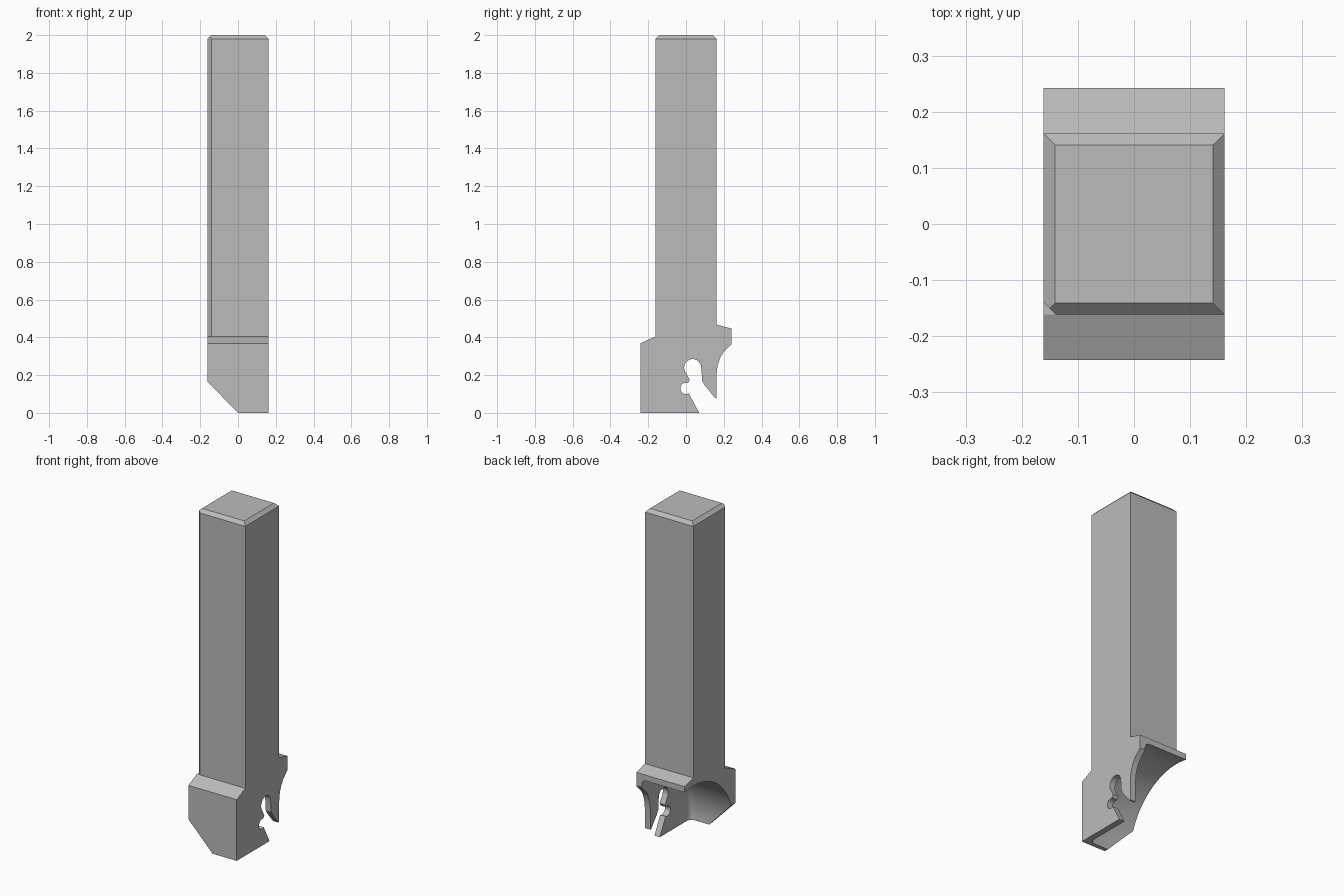
import bpy, bmesh, math

if "Cube" in bpy.data.objects:
    bpy.data.objects.remove(bpy.data.objects["Cube"], do_unlink=True)

grey = bpy.data.materials.new("light_grey")
grey.use_nodes = True
colour = (0.5, 0.5, 0.5, 1)
grey.diffuse_color = colour
grey.node_tree.nodes["Principled BSDF"].inputs["Base Color"].default_value = colour


def arc(cy, cz, r, start, end, n):
    """Points along an arc, angles in degrees."""
    angles = [math.radians(start + (end - start) * i / n) for i in range(n + 1)]
    return [(cy + r * math.cos(a), cz + r * math.sin(a)) for a in angles]


def prism(name, points, place, low, high, bevel_at=None, offset=0.02, segments=1):
    """Extrude an outline from low to high; place maps (u, v, depth) to x, y, z."""
    bm = bmesh.new()
    a = [bm.verts.new(place(u, v, low)) for u, v in points]
    b = [bm.verts.new(place(u, v, high)) for u, v in points]
    bm.faces.new(a)
    bm.faces.new(b)
    for i in range(len(points)):
        j = (i + 1) % len(points)
        bm.faces.new((a[i], a[j], b[j], b[i]))
    bmesh.ops.recalc_face_normals(bm, faces=bm.faces)
    if bevel_at:
        edges = [e for e in bm.edges if all(bevel_at(v.co) for v in e.verts)]
        bmesh.ops.bevel(bm, geom=edges, offset=offset, segments=segments,
                        profile=0.5, affect='EDGES')
    mesh = bpy.data.meshes.new(name)
    bm.to_mesh(mesh)
    bm.free()
    mesh.materials.append(grey)
    obj = bpy.data.objects.new(name, mesh)
    bpy.context.collection.objects.link(obj)
    return obj


def along_x(u, v, d):
    return (d, u, v)


def along_y(u, v, d):
    return (u, d, v)


def along_z(u, v, d):
    return (u, v, d)


# Side profile: foot, keyhole slot, prong, back lip, tall stem, front shoulder
profile = [(-0.242, 0), (0.07, 0)]
profile += arc(0.0, 0.13, 0.03, -60, -290, 12)          # small notch
profile += [(0.02, 0.175)]
profile += arc(0.035, 0.24, 0.045, 205, 0, 14)          # round slot head
profile += [(0.083, 0.215), (0.085, 0.17), (0.10, 0.145), (0.153, 0.08), (0.161, 0.08),
            (0.161, 0.20), (0.167, 0.25), (0.179, 0.288), (0.198, 0.32),
            (0.242, 0.365), (0.242, 0.446), (0.161, 0.468),
            (0.161, 2.0), (-0.161, 2.0), (-0.161, 0.405), (-0.242, 0.368)]
post = prism("clip_post", profile, along_x, -0.161, 0.161,
             bevel_at=lambda co: co.z > 1.99)

# Cutters: arched hollow with a filleted inner end, slanted foot, stem edge chamfer
hollow = prism("hollow_cutter", arc(0.16, 0.04, 0.38, 0, 356.25, 95), along_x, -0.3, 0.125,
               bevel_at=lambda co: co.x > 0.1, offset=0.03, segments=5)
foot = prism("foot_cutter", [(-0.322, 0.33), (0.2, -0.205), (-0.4, -0.205)], along_y, -0.5, 0.5)
edge = prism("edge_cutter", [(-0.20, -0.101), (-0.101, -0.20), (-0.25, -0.25)],
             along_z, 0.405, 2.2)

for cutter in (hollow, foot, edge):
    cutter.hide_render = True
    mod = post.modifiers.new(cutter.name, 'BOOLEAN')
    mod.operation = 'DIFFERENCE'
    mod.solver = 'EXACT'
    mod.object = cutter

# Apply the cuts and remove the cutters
bpy.ops.object.select_all(action='DESELECT')
post.select_set(True)
bpy.context.view_layer.objects.active = post
for mod in list(post.modifiers):
    bpy.ops.object.modifier_apply(modifier=mod.name)
for cutter in (hollow, foot, edge):
    bpy.data.objects.remove(cutter, do_unlink=True)

bpy.ops.object.shade_smooth_by_angle(angle=math.radians(22))
